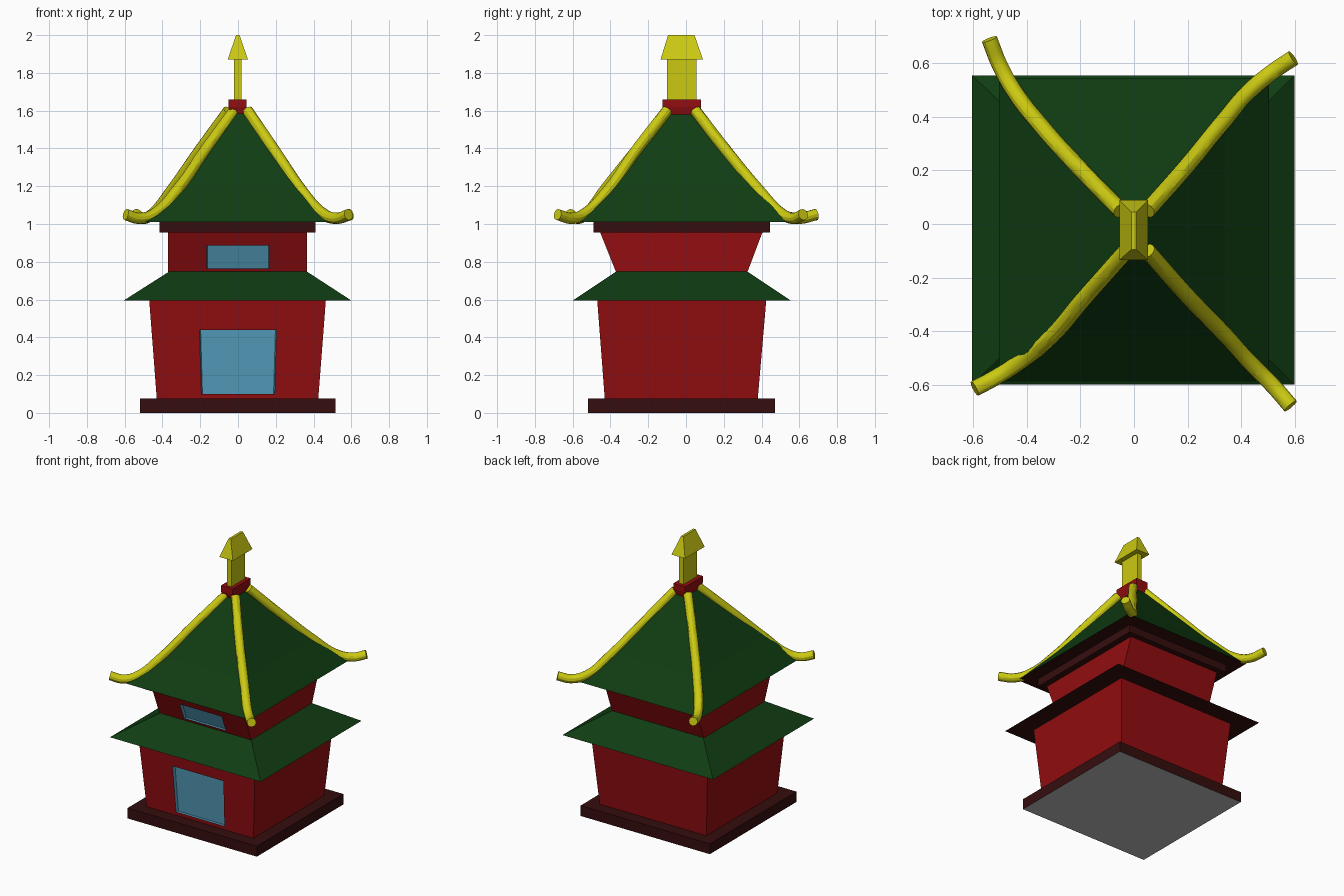
import bpy, bmesh
from mathutils import Vector

if "Cube" in bpy.data.objects:
    bpy.data.objects.remove(bpy.data.objects["Cube"], do_unlink=True)


def material(name, r, g, b):
    m = bpy.data.materials.new(name)
    m.use_nodes = True
    m.diffuse_color = (r, g, b, 1)
    m.node_tree.nodes["Principled BSDF"].inputs["Base Color"].default_value = (r, g, b, 1)
    return m


RED = material("red wall", .29, .004, .005)
GREEN = material("green roof", .005, .046, .006)
MAROON = material("dark maroon wood", .036, .004, .004)
BLUE = material("blue glass", .09, .34, .5)
GOLD = material("gold", .6, .59, .006)
GREY = material("grey underside", .5, .5, .5)


def ring(bm, x0, x1, y0, y1, z):
    """Four corners, counter-clockwise from front left of the picture plane."""
    return [bm.verts.new((x, y, z)) for x, y in ((x0, y0), (x1, y0), (x1, y1), (x0, y1))]


def stack(name, rings, mat, under=None, window=None):
    """Loft rectangles (x0, x1, y0, y1, z) from bottom to top into a closed block.
    window = (half width below, half width above, z0, z1, depth) recesses the front."""
    bm = bmesh.new()
    loops = [ring(bm, *r) for r in rings]
    bottom = bm.faces.new(loops[0][::-1])
    bm.faces.new(loops[-1])
    fronts = []
    for a, b in zip(loops, loops[1:]):
        for i in range(4):
            j = (i + 1) % 4
            f = bm.faces.new((a[i], a[j], b[j], b[i]))
            if i == 0:
                fronts.append(f)
    if under:
        bottom.material_index = 1
    if window:
        low, high, z0, z1, depth = window
        outer = list(fronts[0].verts)
        ya, za, yb, zb = outer[0].co.y, outer[0].co.z, outer[3].co.y, outer[3].co.z
        corners = [(-low, z0), (low, z0), (high, z1), (-high, z1)]
        edge, pane = [], []
        for x, z in corners:
            y = ya + (yb - ya) * (z - za) / (zb - za)
            edge.append(bm.verts.new((x, y, z)))
            pane.append(bm.verts.new((x * .97, y + depth, z)))
        bm.faces.remove(fronts[0])
        for i in range(4):
            j = (i + 1) % 4
            bm.faces.new((outer[i], outer[j], edge[j], edge[i]))
            bm.faces.new((edge[i], edge[j], pane[j], pane[i])).material_index = 1
        bm.faces.new(pane).material_index = 1
    me = bpy.data.meshes.new(name)
    bm.to_mesh(me)
    bm.free()
    me.materials.append(mat)
    if under or window:
        me.materials.append(under or BLUE)
    ob = bpy.data.objects.new(name, me)
    bpy.context.collection.objects.link(ob)
    return ob


# Lower storey
stack("base_slab", [(-.52, .515, -.52, .47, 0), (-.52, .515, -.52, .47, .075)], MAROON, under=GREY)
stack("lower_walls", [(-.43, .425, -.43, .38, .075), (-.47, .465, -.47, .425, .597)], RED,
      window=(.194, .204, .1, .44, .02))
stack("lower_roof", [(-.605, .6, -.6, .555, .595), (-.365, .365, -.37, .325, .748)], GREEN, under=MAROON)

# Upper storey
stack("upper_walls", [(-.37, .365, -.37, .325, .745), (-.37, .365, -.455, .405, .957)], RED,
      window=(.167, .167, .765, .885, .02))
stack("eaves_slab", [(-.415, .41, -.49, .445, .955), (-.415, .41, -.49, .445, 1.012)], MAROON)
stack("upper_roof", [(-.505, .505, -.585, .545, 1.01), (-.34, .34, -.42, .375, 1.195),
                     (-.015, .015, -.1, .05, 1.605)], GREEN, under=MAROON)

# Ridge cap and finial
stack("ridge_cap", [(-.04, .035, -.115, .07, 1.58), (-.05, .045, -.125, .08, 1.62),
                    (-.05, .045, -.125, .08, 1.66)], RED)
stack("finial_post", [(-.02, .018, -.1, .055, 1.65), (-.02, .018, -.1, .055, 1.875)], GOLD)
stack("finial_head", [(-.055, .053, -.135, .09, 1.87), (-.01, .008, -.095, .045, 2)], GOLD)


def ridge(name, points):
    """Round bar swept along a smooth path, with flat capped ends."""
    cu = bpy.data.curves.new(name, "CURVE")
    cu.dimensions = "3D"
    cu.bevel_depth = .03
    cu.bevel_resolution = 4
    cu.use_fill_caps = True
    cu.resolution_u = 8
    sp = cu.splines.new("BEZIER")
    sp.bezier_points.add(len(points) - 1)
    for bp, p in zip(sp.bezier_points, points):
        bp.co = Vector(p)
        bp.handle_left_type = bp.handle_right_type = "AUTO"
    cu.materials.append(GOLD)
    ob = bpy.data.objects.new(name, cu)
    bpy.context.collection.objects.link(ob)
    bpy.ops.object.select_all(action="DESELECT")
    ob.select_set(True)
    bpy.context.view_layer.objects.active = ob
    bpy.ops.object.convert(target="MESH")
    bpy.ops.object.shade_smooth_by_angle()


# Gold bars on the four hips, curling up at the eaves
heights = (1.6, 1.38, 1.18, 1.055, 1.03, 1.05)
hips = {
    "front_right_ridge": ((-.02, -.09), (-.18, -.27), (-.32, -.43), (-.44, -.525), (-.52, -.575), (-.595, -.615)),
    "front_left_ridge": ((.05, -.1), (.2, -.27), (.335, -.41), (.45, -.535), (.52, -.605), (.585, -.68)),
    "back_left_ridge": ((.05, .05), (.2, .22), (.335, .385), (.44, .505), (.52, .57), (.595, .62)),
    "back_right_ridge": ((-.05, .05), (-.21, .215), (-.35, .37), (-.45, .5), (-.5, .59), (-.54, .69)),
}
for name, path in hips.items():
    ridge(name, [(x, y, z) for (x, y), z in zip(path, heights)])
